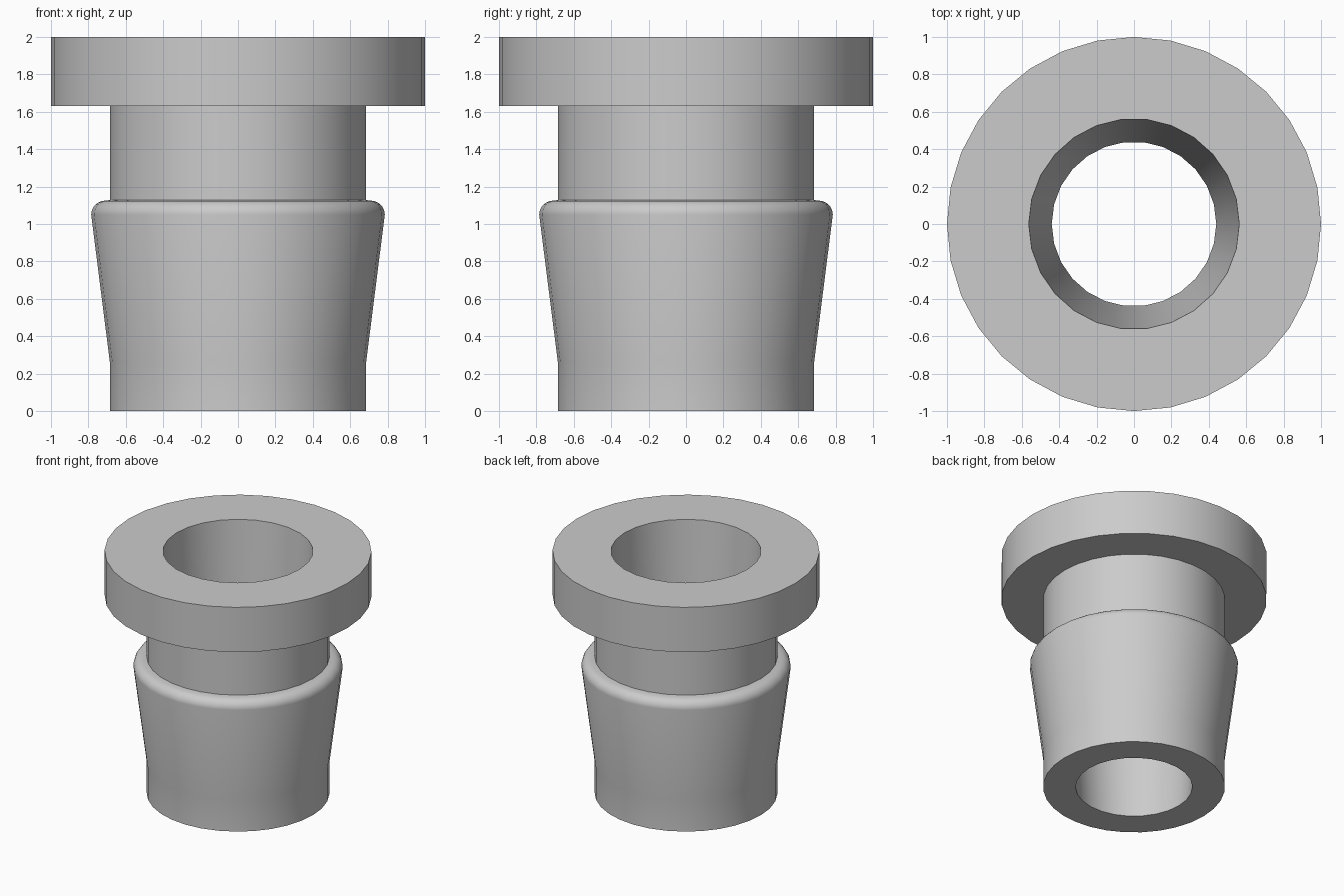
import bpy, bmesh, math

if "Cube" in bpy.data.objects:
    bpy.data.objects.remove(bpy.data.objects["Cube"])

grey = bpy.data.materials.new("plain grey")
grey.diffuse_color = (0.6, 0.6, 0.6, 1)
grey.use_nodes = True
grey.node_tree.nodes["Principled BSDF"].inputs["Base Color"].default_value = grey.diffuse_color


def ring(bm, radius, z, sides):
    """Closed loop of edges around the z axis."""
    vs = [bm.verts.new((radius * math.cos(math.tau * i / sides),
                        radius * math.sin(math.tau * i / sides), z))
          for i in range(sides)]
    return [bm.edges.new((vs[i], vs[(i + 1) % sides])) for i in range(sides)]


def bridge(bm, a, b):
    bmesh.ops.bridge_loops(bm, edges=a + b)


# Outer profile: straight foot, flared barb with rounded shoulder, neck, flange
foot_r, barb_r, fillet = 0.685, 0.785, 0.075
outer = [(foot_r, 0), (foot_r, 0.26), (barb_r, 1.05)]
for k in range(1, 7):
    a = math.radians(15 * k)
    outer.append((barb_r - fillet * (1 - math.cos(a)), 1.05 + fillet * math.sin(a)))
outer += [(foot_r, 1.128), (foot_r, 1.63), (1.0, 1.63), (1.0, 2.0)]

bm = bmesh.new()
outer_rings = [ring(bm, r, z, 32) for r, z in outer]
for a, b in zip(outer_rings, outer_rings[1:]):
    bridge(bm, a, b)

# Tapered through-hole
hole_low = ring(bm, 0.44, 0, 26)
hole_high = ring(bm, 0.563, 2.0, 26)
bridge(bm, hole_low, hole_high)

# Flat annular ends
bmesh.ops.triangle_fill(bm, edges=outer_rings[0] + hole_low, use_beauty=True)
bmesh.ops.triangle_fill(bm, edges=outer_rings[-1] + hole_high, use_beauty=True)
bmesh.ops.recalc_face_normals(bm, faces=bm.faces)

mesh = bpy.data.meshes.new("flanged_bushing")
bm.to_mesh(mesh)
bm.free()
mesh.materials.append(grey)
obj = bpy.data.objects.new("flanged_bushing", mesh)
bpy.context.collection.objects.link(obj)

# Smooth walls, crisp rims
bpy.context.view_layer.objects.active = obj
obj.select_set(True)
bpy.ops.object.shade_smooth_by_angle(angle=math.radians(30))
